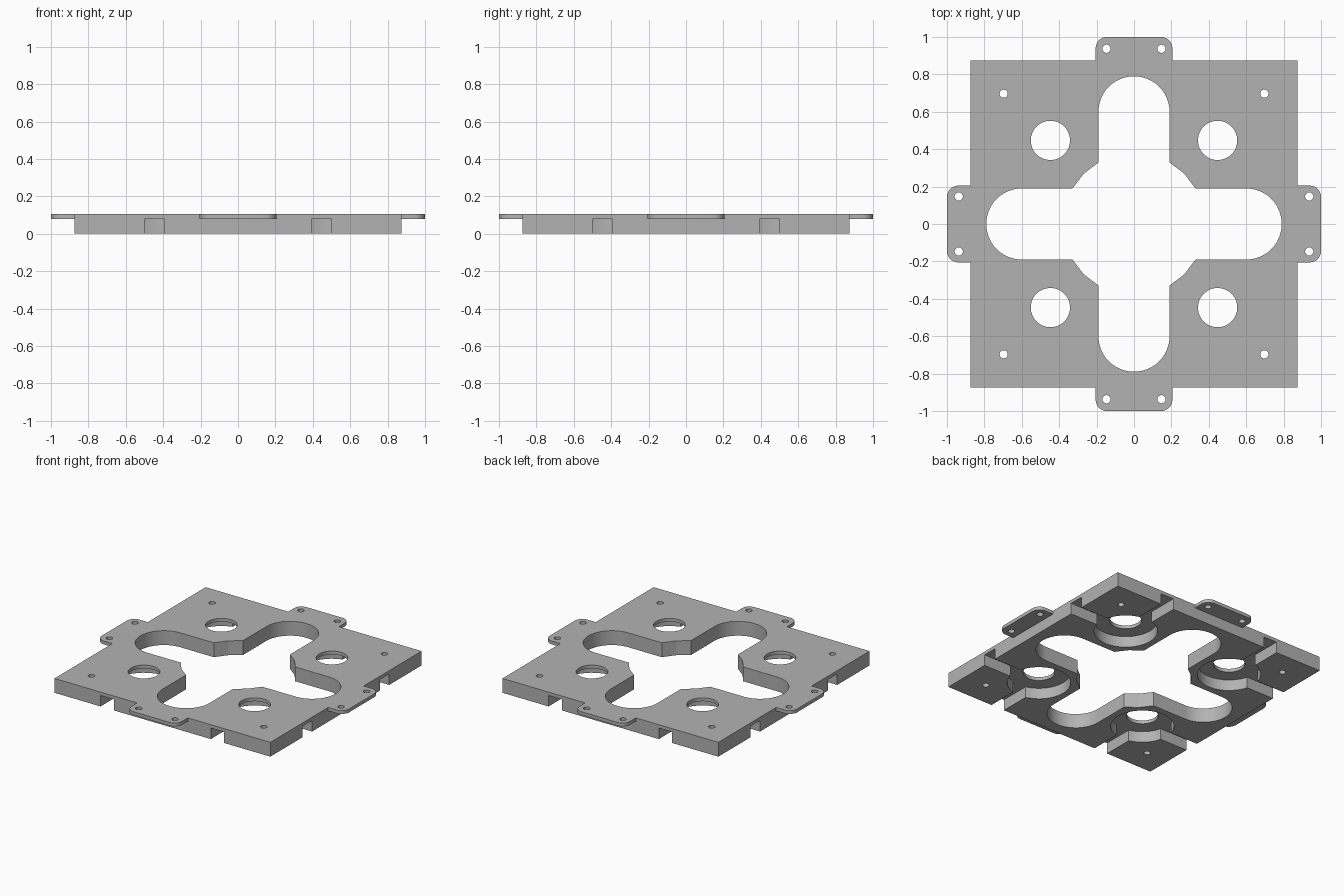
import bpy, bmesh, math

if "Cube" in bpy.data.objects:
    bpy.data.objects.remove(bpy.data.objects["Cube"])

TOP, SKIN, HALF = 0.105, 0.08, 0.873
QUADRANTS = [(sx, sy) for sx in (-1, 1) for sy in (-1, 1)]

grey = bpy.data.materials.new("light grey")
grey.use_nodes = True
grey.diffuse_color = (0.45, 0.45, 0.45, 1)
grey.node_tree.nodes["Principled BSDF"].inputs["Base Color"].default_value = grey.diffuse_color


def prism(name, points, z0, z1):
    """Extrude a flat outline between two heights."""
    bm = bmesh.new()
    face = bm.faces.new([bm.verts.new((x, y, z0)) for x, y in points])
    up = bmesh.ops.extrude_face_region(bm, geom=[face])["geom"]
    bmesh.ops.translate(bm, vec=(0, 0, z1 - z0),
                        verts=[v for v in up if isinstance(v, bmesh.types.BMVert)])
    bmesh.ops.recalc_face_normals(bm, faces=bm.faces)
    mesh = bpy.data.meshes.new(name)
    bm.to_mesh(mesh)
    bm.free()
    mesh.materials.append(grey)
    obj = bpy.data.objects.new(name, mesh)
    bpy.context.collection.objects.link(obj)
    return obj


def arc(cx, cy, r, start, end, steps):
    angles = [math.radians(start + (end - start) * i / steps) for i in range(steps + 1)]
    return [(cx + r * math.cos(a), cy + r * math.sin(a)) for a in angles]


def circle(cx, cy, r, steps=48):
    return arc(cx, cy, r, 0, 360, steps)[:-1]


def box(x0, x1, y0, y1):
    return [(x0, y0), (x1, y0), (x1, y1), (x0, y1)]


def turned(points, quarter):
    for _ in range(quarter):
        points = [(-y, x) for x, y in points]
    return points


def cut(obj, points, z0=-0.1, z1=0.2):
    """Subtract an extruded outline, then discard the cutter."""
    cutter = prism("cutter", points, z0, z1)
    cutter.hide_render = True
    mod = obj.modifiers.new("cut", "BOOLEAN")
    mod.operation, mod.solver, mod.object = "DIFFERENCE", "EXACT", cutter
    bpy.context.view_layer.objects.active = obj
    bpy.ops.object.modifier_apply(modifier=mod.name)
    bpy.data.objects.remove(cutter)


def finish(obj):
    bpy.ops.object.select_all(action="DESELECT")
    obj.select_set(True)
    bpy.context.view_layer.objects.active = obj
    bpy.ops.object.shade_smooth_by_angle(angle=math.radians(14))


# Square base plate with a cross-shaped opening
plate = prism("base_plate", box(-HALF, HALF, -HALF, HALF), 0, TOP)
cross = []
for q in range(4):
    arm = arc(0.6, 0, 0.19, -90, 90, 24)
    cross += turned([(0.329, -0.19)] + arm + [(0.329, 0.19), (0.269, 0.269)], q)
cut(plate, cross)

# Bores, round pockets, edge slots and screw holes in each quadrant
for sx, sy in QUADRANTS:
    cx, cy = 0.447 * sx, 0.447 * sy
    cut(plate, circle(cx, cy, 0.21), -0.1, SKIN)
    xs = sorted((0.392 * sx, 0.5 * sx))
    ys = sorted((0.392 * sy, 0.5 * sy))
    cut(plate, box(*xs, *sorted((cy, sy))), -0.1, SKIN)
    cut(plate, box(*sorted((cx, sx)), *ys), -0.1, SKIN)
    cut(plate, circle(cx, cy, 0.105))
    cut(plate, circle(0.697 * sx, 0.697 * sy, 0.022, 24))
finish(plate)

# Rounded mounting tabs on the four sides
for q, side in enumerate(("left", "back", "right", "front")):
    outline = [(HALF, -0.205)] + arc(0.94, -0.145, 0.06, -90, 0, 8) \
        + arc(0.94, 0.145, 0.06, 0, 90, 8) + [(HALF, 0.205)]
    tab = prism(side + "_tab", turned(outline, q), SKIN, TOP)
    for s in (-1, 1):
        cut(tab, turned(circle(0.937, 0.147 * s, 0.022, 24), q))
    finish(tab)
